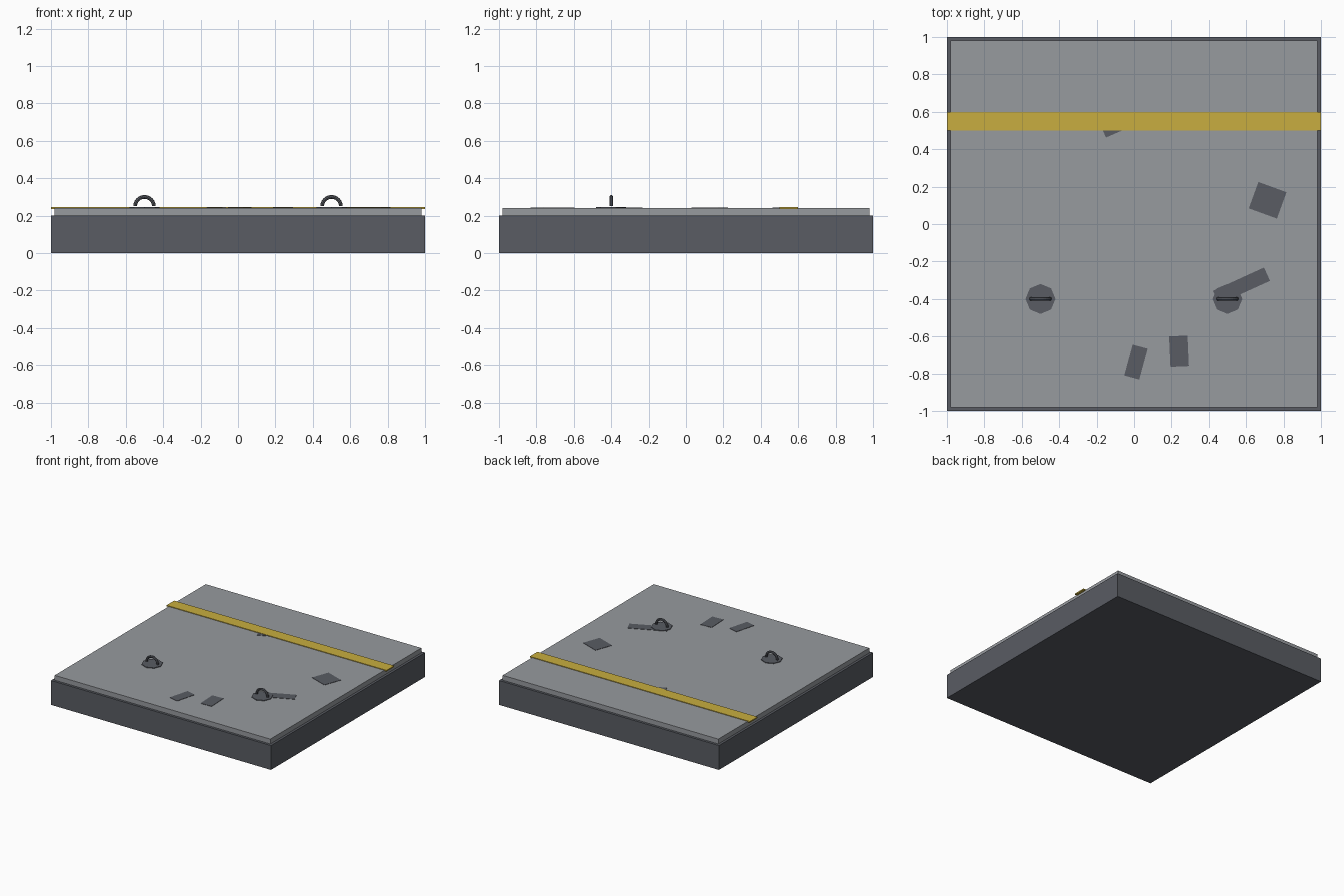
import bpy, bmesh, math
from mathutils import Matrix, Vector

if "Cube" in bpy.data.objects:
    bpy.data.objects.remove(bpy.data.objects["Cube"])


def material(name, rgb):
    m = bpy.data.materials.new(name)
    m.diffuse_color = (*rgb, 1)
    m.use_nodes = True
    m.node_tree.nodes["Principled BSDF"].inputs["Base Color"].default_value = m.diffuse_color
    return m


DARK = material("dark grey", (0.10, 0.107, 0.125))
GREY = material("light grey", (0.31, 0.325, 0.345))
YELLOW = material("yellow", (0.58, 0.42, 0.05))


def finish(name, bm, mat):
    bmesh.ops.recalc_face_normals(bm, faces=bm.faces)
    me = bpy.data.meshes.new(name)
    bm.to_mesh(me)
    bm.free()
    me.materials.append(mat)
    ob = bpy.data.objects.new(name, me)
    bpy.context.collection.objects.link(ob)
    return ob


def box(name, mat, x, y, z0, z1, sx, sy, angle=0):
    bm = bmesh.new()
    bmesh.ops.create_cube(bm, size=1, matrix=Matrix.Translation((x, y, (z0 + z1) / 2))
                          @ Matrix.Rotation(math.radians(angle), 4, 'Z')
                          @ Matrix.Diagonal((sx, sy, z1 - z0, 1)))
    return finish(name, bm, mat)


# Slab, cover and painted stripe
box("base_slab", DARK, 0, 0, 0, 0.2, 2, 2)
box("top_cover", GREY, 0, 0, 0.2, 0.24, 1.96, 1.96)
box("yellow_stripe", YELLOW, 0, 0.55, 0.235, 0.245, 2, 0.1)

# Flat patches: x, y, size x, size y, turn
patches = [(0.715, 0.127, 0.16, 0.15, -20), (0.575, -0.33, 0.30, 0.078, 24.5),
           (0.01, -0.738, 0.083, 0.173, -15), (0.24, -0.68, 0.099, 0.165, 2.5),
           (-0.111, 0.523, 0.12, 0.08, 23.6)]
for i, (x, y, sx, sy, a) in enumerate(patches):
    box(f"patch_{i + 1}", DARK, x, y, 0.236, 0.2425, sx, sy, a)


# Lifting rings: octagonal plate and half hoop
def hoop(name, x, y, z, major=0.05, minor=0.01, steps=12, sides=8):
    bm = bmesh.new()
    rings = []
    for i in range(steps + 1):
        a = math.pi * i / steps
        out = Vector((math.cos(a), 0, math.sin(a)))
        ring = []
        for j in range(sides):
            b = 2 * math.pi * j / sides
            p = out * (major + minor * math.cos(b)) + Vector((0, minor * math.sin(b), 0))
            ring.append(bm.verts.new(p + Vector((x, y, z))))
        rings.append(ring)
    for r, s in zip(rings, rings[1:]):
        for j in range(sides):
            k = (j + 1) % sides
            bm.faces.new((r[j], r[k], s[k], s[j]))
    bm.faces.new(rings[0])
    bm.faces.new(rings[-1])
    return finish(name, bm, DARK)


for side, x in (("left", -0.5), ("right", 0.5)):
    bm = bmesh.new()
    bmesh.ops.create_cone(bm, cap_ends=True, segments=8, radius1=0.08, radius2=0.08,
                          depth=0.01, matrix=Matrix.Translation((x, -0.4, 0.24)))
    finish(f"{side}_ring_plate", bm, DARK)
    hoop(f"{side}_lifting_ring", x, -0.4, 0.25)
